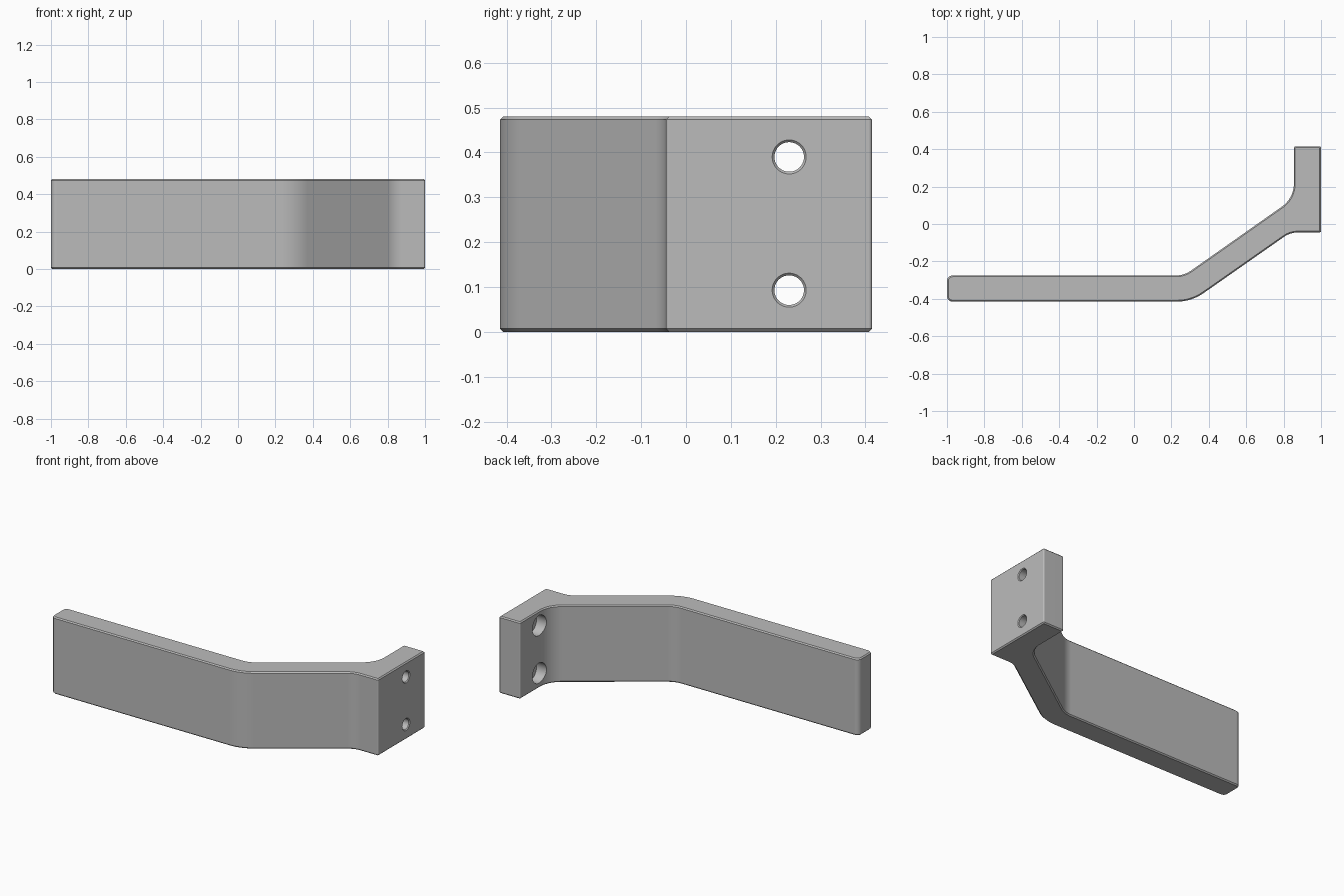
import bpy, bmesh, math
from mathutils import Vector

if "Cube" in bpy.data.objects:
    bpy.data.objects.remove(bpy.data.objects["Cube"], do_unlink=True)

HEIGHT = 0.48

# Plain grey finish
grey = bpy.data.materials.new("satin grey")
grey.use_nodes = True
colour = (0.5, 0.5, 0.5, 1)
grey.diffuse_color = colour
grey.node_tree.nodes["Principled BSDF"].inputs["Base Color"].default_value = colour


def rounded(corners, steps=8):
    """Replace each (x, y, radius) corner by a tangent arc."""
    path = []
    for i, (x, y, r) in enumerate(corners):
        p = Vector((x, y))
        a = (Vector(corners[i - 1][:2]) - p).normalized()
        b = (Vector(corners[(i + 1) % len(corners)][:2]) - p).normalized()
        half = a.angle(b) / 2
        centre = p + (a + b).normalized() * r / math.sin(half)
        start = p + a * r / math.tan(half) - centre
        end = p + b * r / math.tan(half) - centre
        turn = math.pi - 2 * half
        for k in range(steps + 1):
            t = k / steps
            path.append(centre + (start * math.sin((1 - t) * turn)
                                  + end * math.sin(t * turn)) / math.sin(turn))
    return path


def mesh_object(name, bm):
    bmesh.ops.recalc_face_normals(bm, faces=bm.faces)
    mesh = bpy.data.meshes.new(name)
    bm.to_mesh(mesh)
    bm.free()
    mesh.materials.append(grey)
    obj = bpy.data.objects.new(name, mesh)
    bpy.context.collection.objects.link(obj)
    return obj


# Bent bracket: plan outline pulled up, rims chamfered
outline = rounded([
    (-1, -0.415, 0.03), (0.307, -0.415, 0.25), (0.836, -0.045, 0.13),
    (1, -0.045, 0.008), (1, 0.415, 0.008), (0.855, 0.415, 0.008),
    (0.855, 0.138, 0.15), (0.268, -0.275, 0.14), (-1, -0.275, 0.03)])
bm = bmesh.new()
base = bm.faces.new([bm.verts.new((p.x, p.y, 0)) for p in outline])
pulled = bmesh.ops.extrude_face_region(bm, geom=[base], use_keep_orig=True)
bmesh.ops.translate(bm, vec=(0, 0, HEIGHT),
                    verts=[v for v in pulled["geom"] if isinstance(v, bmesh.types.BMVert)])
rims = [e for e in bm.edges if abs(e.verts[0].co.z - e.verts[1].co.z) < 1e-4]
bmesh.ops.bevel(bm, geom=rims, offset=0.007, segments=1, affect='EDGES')
bracket = mesh_object("bracket", bm)


def screw_cutter(z, sides=40):
    """Turned cutter: wide inner bore, narrow hole, small outer chamfer."""
    bm = bmesh.new()
    rings = []
    for x, r in [(0.75, 0.063), (0.915, 0.063), (0.915, 0.033),
                 (0.995, 0.033), (1.005, 0.043)]:
        rings.append([bm.verts.new((x, 0.23 + r * math.cos(a), z + r * math.sin(a)))
                      for a in (math.tau * k / sides for k in range(sides))])
    for low, high in zip(rings, rings[1:]):
        for k in range(sides):
            n = (k + 1) % sides
            bm.faces.new((low[k], low[n], high[n], high[k]))
    bm.faces.new(rings[0])
    bm.faces.new(rings[-1])
    cutter = mesh_object("screw_hole_cutter", bm)
    cutter.hide_render = True
    return cutter


# Two screw holes through the mounting plate
bpy.context.view_layer.objects.active = bracket
for z in (0.093, 0.39):
    cutter = screw_cutter(z)
    cut = bracket.modifiers.new("screw hole", 'BOOLEAN')
    cut.object = cutter
    cut.operation = 'DIFFERENCE'
    cut.solver = 'EXACT'
    bpy.ops.object.modifier_apply(modifier=cut.name)
    bpy.data.objects.remove(cutter, do_unlink=True)

# Smooth bends, crisp edges, flat faces kept flat
bpy.ops.object.select_all(action='DESELECT')
bracket.select_set(True)
bpy.ops.object.shade_smooth_by_angle(angle=math.radians(30))
weighted = bracket.modifiers.new("flat faces", 'WEIGHTED_NORMAL')
weighted.keep_sharp = True
